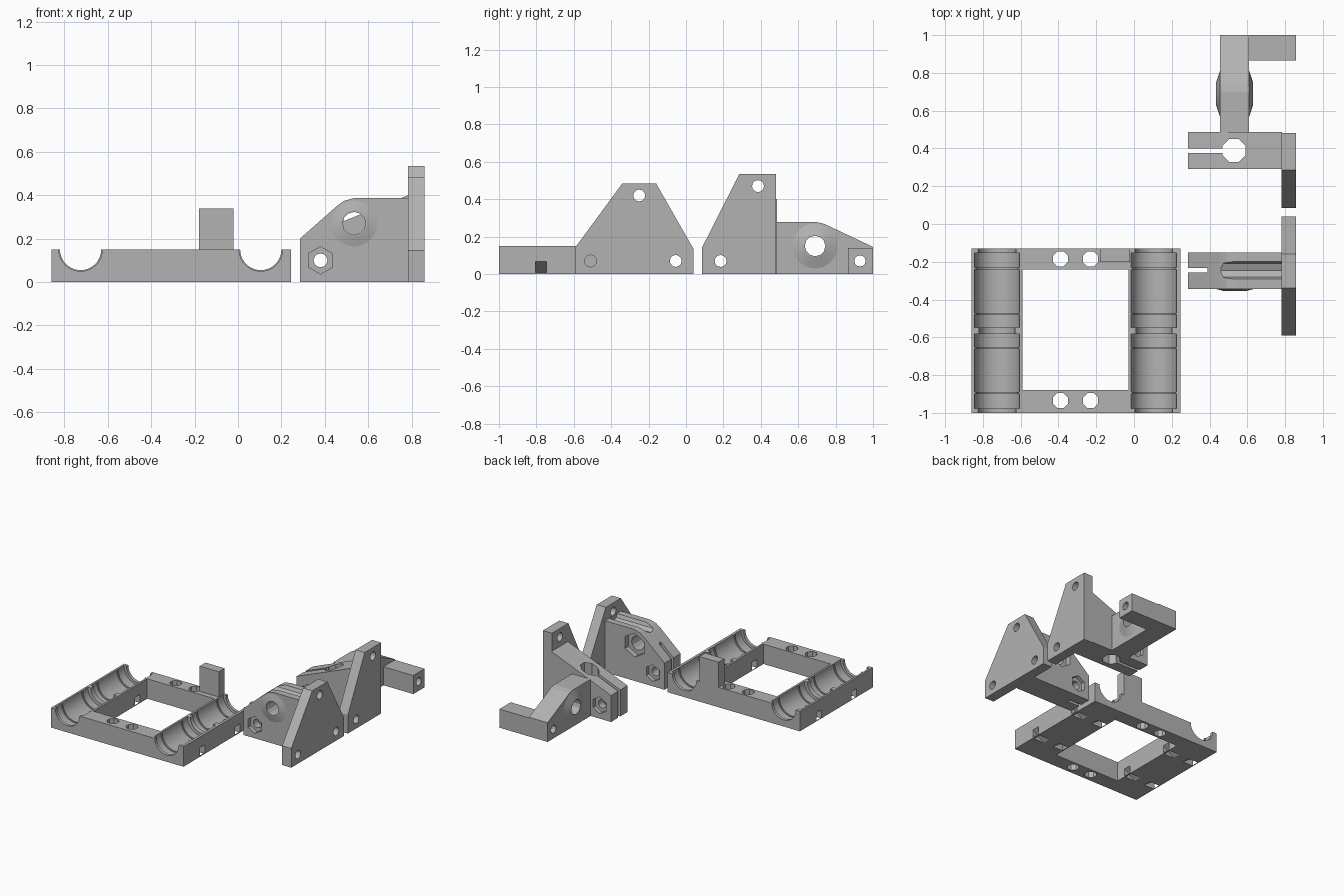
import bpy
import bmesh
from math import pi
from mathutils import Matrix, Vector

if "Cube" in bpy.data.objects:
    bpy.data.objects.remove(bpy.data.objects["Cube"])

grey = bpy.data.materials.new("plain grey")
grey.use_nodes = True
COLOUR = (0.45, 0.45, 0.45, 1)
grey.diffuse_color = COLOUR
grey.node_tree.nodes["Principled BSDF"].inputs["Base Color"].default_value = COLOUR

AXIS = {"x": Matrix.Rotation(pi / 2, 4, "Y"),
        "y": Matrix.Rotation(-pi / 2, 4, "X"),
        "z": Matrix.Identity(4)}


def finish(bm, name):
    bmesh.ops.recalc_face_normals(bm, faces=bm.faces)
    mesh = bpy.data.meshes.new(name)
    bm.to_mesh(mesh)
    bm.free()
    mesh.materials.append(grey)
    obj = bpy.data.objects.new(name, mesh)
    bpy.context.collection.objects.link(obj)
    return obj


def box(name, x, y, z, turn=0):
    """Box from ranges, optionally turned about its own y axis."""
    bm = bmesh.new()
    size = [r[1] - r[0] for r in (x, y, z)]
    mid = Vector([(r[0] + r[1]) / 2 for r in (x, y, z)])
    bmesh.ops.create_cube(bm, size=1, matrix=Matrix.Translation(mid)
                          @ Matrix.Rotation(turn, 4, "Y") @ Matrix.Diagonal((*size, 1)))
    return finish(bm, name)


def cyl(name, centre, r, length, axis, sides=12, r2=None, spin=0):
    bm = bmesh.new()
    bmesh.ops.create_cone(bm, cap_ends=True, segments=sides, radius1=r,
                          radius2=r if r2 is None else r2, depth=length,
                          matrix=Matrix.Translation(centre) @ AXIS[axis]
                          @ Matrix.Rotation(spin, 4, "Z"))
    return finish(bm, name)


def extrude(name, points, axis, lo, hi):
    """Profile in the plane across the axis (x: yz points, y: xz points)."""
    bm = bmesh.new()
    place = (lambda a, b: (lo, a, b)) if axis == "x" else (lambda a, b: (a, lo, b))
    face = bm.faces.new([bm.verts.new(place(a, b)) for a, b in points])
    new = bmesh.ops.extrude_face_region(bm, geom=[face])["geom"]
    d = hi - lo
    bmesh.ops.translate(bm, vec=(d, 0, 0) if axis == "x" else (0, d, 0),
                        verts=[v for v in new if isinstance(v, bmesh.types.BMVert)])
    return finish(bm, name)


def lathe_y(name, x, z, profile, sides=40):
    """Stepped round shape along y from (y, radius) pairs."""
    bm = bmesh.new()
    pts = [(profile[0][0], 0)] + profile + [(profile[-1][0], 0)]
    verts = [bm.verts.new((x, y, z + r)) for y, r in pts]
    edges = [bm.edges.new(p) for p in zip(verts, verts[1:])]
    bmesh.ops.spin(bm, geom=verts + edges, cent=(x, 0, z), axis=(0, 1, 0),
                   angle=2 * pi, steps=sides)
    bmesh.ops.remove_doubles(bm, verts=bm.verts, dist=0.0001)
    return finish(bm, name)


def cut(obj, *cutters):
    bpy.context.view_layer.objects.active = obj
    for c in cutters:
        mod = obj.modifiers.new("cut", "BOOLEAN")
        mod.operation = "DIFFERENCE"
        mod.solver = "EXACT"
        mod.object = c
        bpy.ops.object.modifier_apply(modifier=mod.name)
        bpy.data.objects.remove(c)


def smooth(obj):
    bpy.ops.object.select_all(action="DESELECT")
    obj.select_set(True)
    bpy.context.view_layer.objects.active = obj
    bpy.ops.object.shade_smooth_by_angle(angle=0.5)


# carriage frame with its window
frame = box("carriage_frame", (-0.86, 0.245), (-1, -0.13), (0, 0.15))
cut(frame, box("window", (-0.59, -0.03), (-0.88, -0.24), (-0.1, 0.3)))

# stepped bearing troughs, mirrored about the middle of the frame
MID_Y = -0.565
half = [(0.018, 0.095), (0.018, 0.12), (0.085, 0.12), (0.085, 0.112), (0.095, 0.112),
        (0.095, 0.12), (0.325, 0.12), (0.325, 0.112), (0.335, 0.112), (0.335, 0.12),
        (0.412, 0.12), (0.412, 0.1), (0.5, 0.1)]
trough = [(MID_Y - d, r) for d, r in reversed(half)] + [(MID_Y + d, r) for d, r in half]
for x in (-0.725, 0.105):
    cut(frame, lathe_y("trough", x, 0.15, trough))
    # slanted tie slots from both walls down through the base
    for y in (-0.775, -0.355):
        for side in (-1, 1):
            cx = x + side * 0.115
            cut(frame, box("slot", (cx - 0.11, cx + 0.11), (y - 0.03, y + 0.03),
                           (-0.003, 0.045), -side * 0.6))

# vertical screw holes
for x in (-0.39, -0.23):
    for y in (-0.935, -0.185):
        cut(frame, cyl("hole", (x, y, 0.1), 0.043, 0.4, "z", 8, spin=pi / 8))
smooth(frame)
box("stop_tab", (-0.18, -0.02), (-0.2, -0.13), (0.149, 0.34))


def mount_plate(name, points, holes):
    plate = extrude(name, points, "x", 0.782, 0.858)
    for y, z in holes:
        cut(plate, cyl("hole", (0.82, y, z), 0.032, 0.3, "x"))


def clamp_bolt(body, y0, y1):
    """Bolt hole with hexagonal pockets on both faces."""
    cut(body, cyl("bolt", (0.38, (y0 + y1) / 2, 0.1), 0.032, 0.5, "y"))
    for y in (y0, y1):
        cut(body, cyl("hex", (0.38, y, 0.1), 0.063, 0.06, "y", 6))


# front bracket
mount_plate("front_mount_plate",
            [(-0.59, 0), (-0.59, 0.145), (-0.34, 0.485), (-0.16, 0.485),
             (0.04, 0.135), (0.04, 0)],
            [(-0.25, 0.42), (-0.055, 0.07), (-0.51, 0.07)])
front = extrude("front_clamp_body",
                [(0.285, 0), (0.285, 0.2), (0.455, 0.35), (0.49, 0.375),
                 (0.54, 0.388), (0.784, 0.388), (0.784, 0)], "y", -0.343, -0.15)
cut(front,
    box("slit", (0.2, 0.39), (-0.257, -0.232), (-0.1, 0.5)),
    cyl("groove", (0.62, -0.245, 0.4), 0.052, 0.32, "x", 8),
    cyl("axle", (0.535, -0.245, 0.27), 0.053, 0.5, "y"),
    cyl("hex", (0.535, -0.15, 0.27), 0.09, 0.08, "y", 6))
clamp_bolt(front, -0.343, -0.15)
boss = cyl("front_clamp_boss", (0.535, -0.348, 0.27), 0.06, 0.012, "y", 32, 0.11)
cut(boss, cyl("axle", (0.535, -0.348, 0.27), 0.053, 0.1, "y"))

# rear bracket
mount_plate("rear_mount_plate",
            [(0.085, 0), (0.085, 0.14), (0.285, 0.535), (0.482, 0.535), (0.482, 0)],
            [(0.385, 0.47), (0.185, 0.07)])
rear = extrude("rear_clamp_body",
               [(0.285, 0), (0.285, 0.2), (0.784, 0.4), (0.784, 0)], "y", 0.29, 0.487)
cut(rear,
    box("slit", (0.2, 0.5), (0.377, 0.401), (-0.1, 0.5)),
    cyl("rod", (0.53, 0.389, 0.2), 0.066, 0.8, "z", 8, spin=pi / 8))
clamp_bolt(rear, 0.29, 0.487)

# rear arm with bulged sides around its cross hole
arm = extrude("rear_arm",
              [(0.487, 0), (0.487, 0.277), (0.7, 0.277), (0.74, 0.268),
               (1, 0.145), (1, 0)], "x", 0.455, 0.61)
cut(arm, cyl("hole", (0.53, 0.69, 0.15), 0.055, 0.5, "x"),
    cyl("hole", (0.53, 0.93, 0.07), 0.03, 0.5, "x"))
for name, x, r1, r2 in (("inner", 0.445, 0.06, 0.12), ("outer", 0.62, 0.12, 0.06)):
    bulge = cyl("rear_arm_%s_boss" % name, (x, 0.69, 0.15), r1, 0.02, "x", 32, r2)
    cut(bulge, cyl("hole", (x, 0.69, 0.15), 0.055, 0.2, "x"))

# sideways foot of the arm
foot = box("rear_arm_foot", (0.61, 0.858), (0.865, 1), (0, 0.14))
cut(foot, cyl("hole", (0.73, 0.93, 0.07), 0.03, 0.5, "x"))
